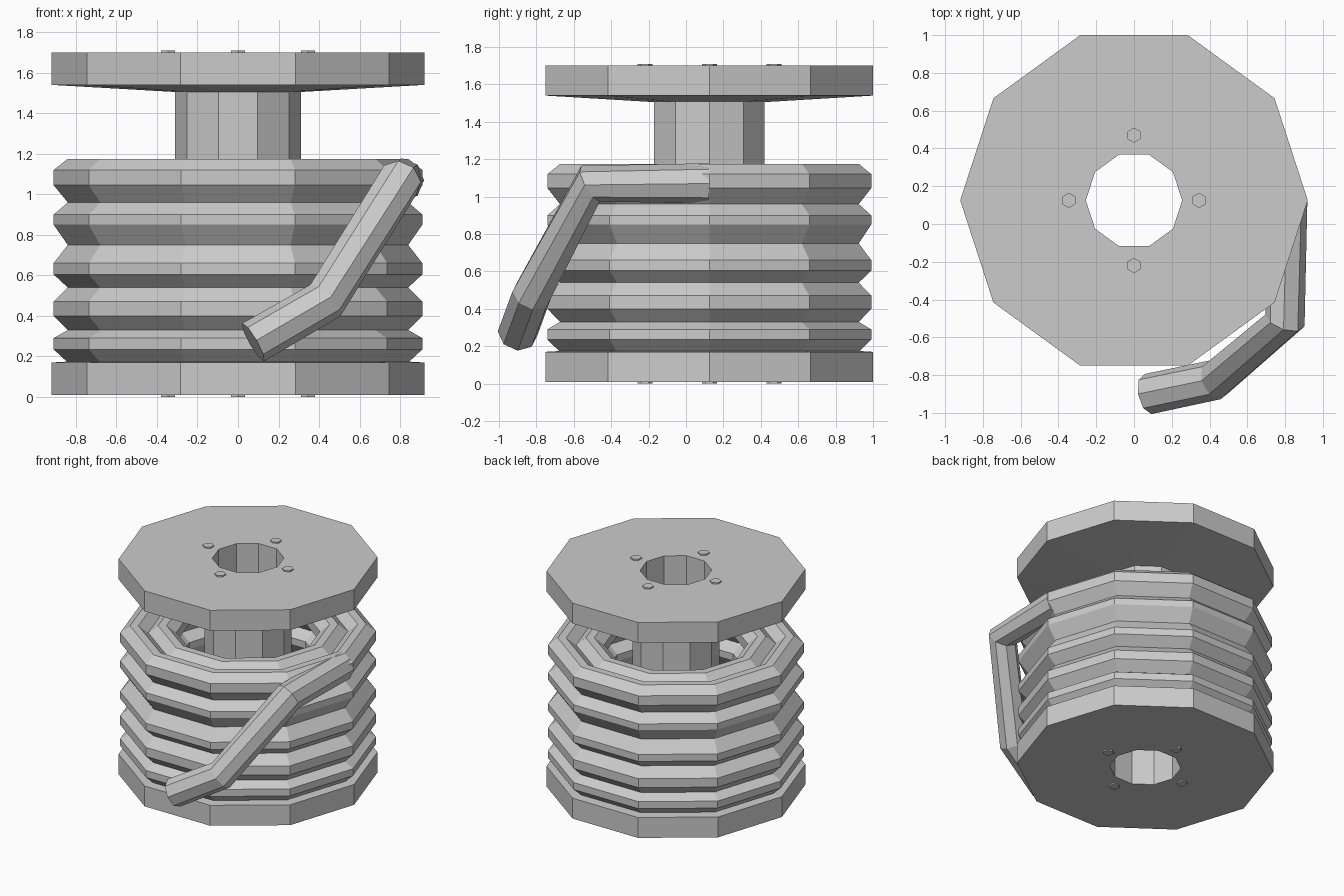
import bpy, bmesh
from math import cos, sin, tau

if "Cube" in bpy.data.objects:
    bpy.data.objects.remove(bpy.data.objects["Cube"])

CY = 0.125  # spool axis offset in y


def lathe(name, profile, sides=10):
    """Revolve a closed (radius, z) profile around the spool axis."""
    bm = bmesh.new()
    rings = [[bm.verts.new((r * cos(tau * i / sides), CY + r * sin(tau * i / sides), z))
              for r, z in profile] for i in range(sides)]
    n = len(profile)
    for i in range(sides):
        a, b = rings[i], rings[(i + 1) % sides]
        for j in range(n):
            k = (j + 1) % n
            bm.faces.new((a[j], b[j], b[k], a[k]))
    bmesh.ops.recalc_face_normals(bm, faces=bm.faces)
    me = bpy.data.meshes.new(name)
    bm.to_mesh(me)
    bm.free()
    ob = bpy.data.objects.new(name, me)
    bpy.context.collection.objects.link(ob)
    return ob


# Spool body: two flanges on a hollow shaft
lathe("spool", [(.255, .01), (.92, .01), (.92, .17), (.31, .205),
                (.31, 1.505), (.92, 1.54), (.92, 1.70), (.255, 1.70)])

# Two layers of rope turns: bottom, lower flat, upper flat, top heights
turns = [(.17, .235, .29, .33), (.33, .40, .47, .54), (.54, .605, .66, .75),
         (.75, .85, .90, .96), (.96, 1.045, 1.12, 1.175)]
for layer, R in (("outer", .81), ("inner", .61)):
    for i, (z0, z1, z2, z3) in enumerate(turns):
        lathe(f"rope_{layer}_{i + 1}",
              [(R + .03, z0), (R + .10, z1), (R + .10, z2), (R + .03, z3),
               (R - .03, z3), (R - .10, z2), (R - .10, z1), (R - .03, z0)])

# Hexagonal bolt heads on both flanges
for side, z in (("bottom", .01), ("top", 1.70)):
    for i in range(4):
        a = tau * i / 4
        bpy.ops.mesh.primitive_cylinder_add(
            vertices=6, radius=.04, depth=.02,
            location=(.345 * cos(a), CY + .345 * sin(a), z))
        bpy.context.object.name = f"bolt_{side}_{i + 1}"

# Loose rope end hanging off the top turn
cu = bpy.data.curves.new("rope_end", 'CURVE')
cu.dimensions = '3D'
cu.bevel_depth = .108
cu.bevel_resolution = 2
cu.use_fill_caps = True
path = [(.81, CY, 1.07), (.80, -.51, 1.07), (.43, -.825, .475), (.075, -.90, .27)]
sp = cu.splines.new('POLY')
sp.points.add(len(path) - 1)
for p, co in zip(sp.points, path):
    p.co = (*co, 1)
sp.use_smooth = False
rope_end = bpy.data.objects.new("rope_end", cu)
bpy.context.collection.objects.link(rope_end)
bpy.ops.object.select_all(action='DESELECT')
rope_end.select_set(True)
bpy.context.view_layer.objects.active = rope_end
bpy.ops.object.convert(target='MESH')
